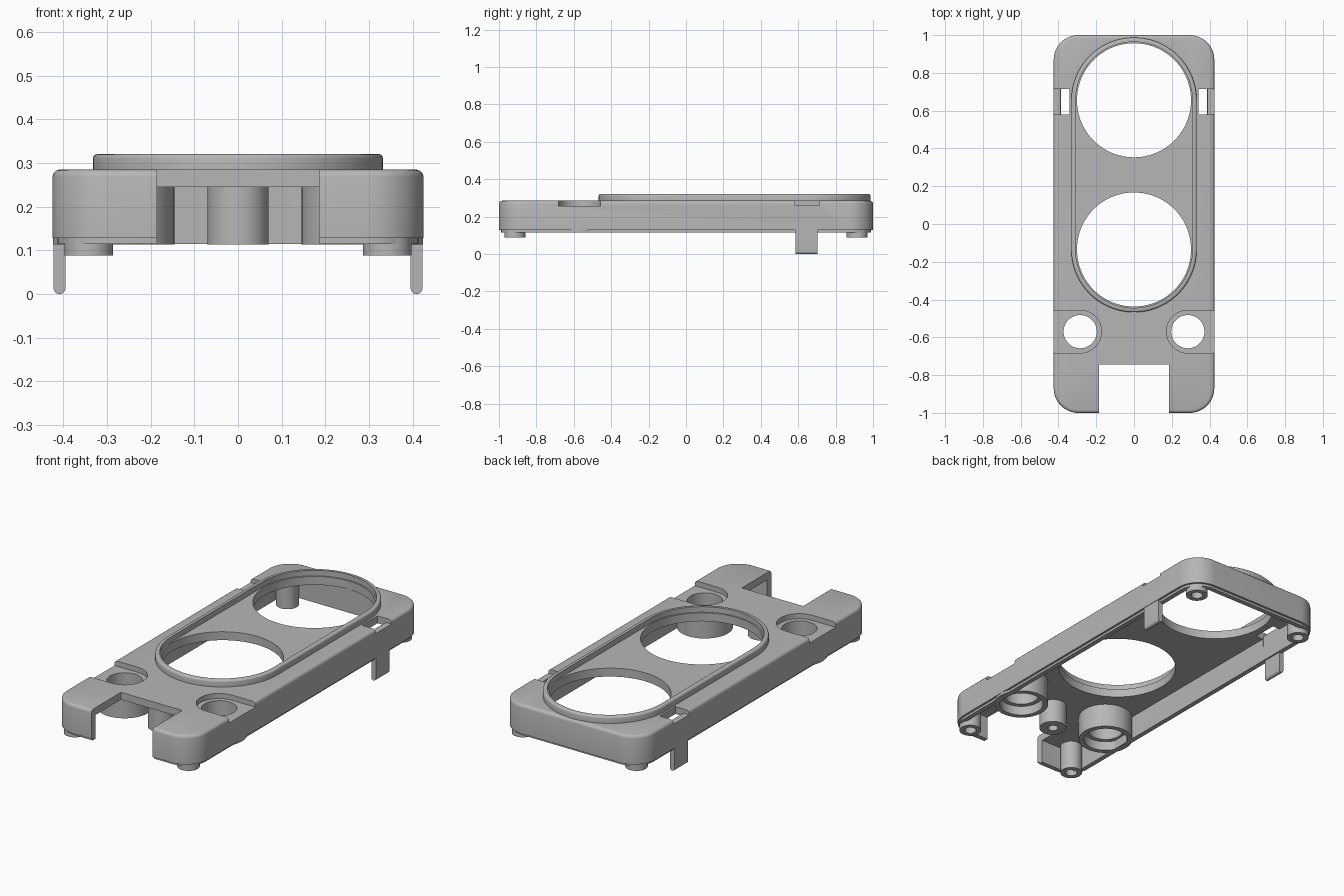
import bpy, bmesh, math

cube = bpy.data.objects.get("Cube")
if cube:
    bpy.data.objects.remove(cube, do_unlink=True)

grey = bpy.data.materials.new("grey_plastic")
grey.use_nodes = True
COLOUR = (0.47, 0.47, 0.47, 1)
grey.diffuse_color = COLOUR
grey.node_tree.nodes["Principled BSDF"].inputs["Base Color"].default_value = COLOUR


def rounded(hx, hy, r, cx=0, cy=0, steps=16):
    """Outline of a rounded rectangle."""
    pts = []
    for quarter, (sx, sy) in enumerate([(1, 1), (-1, 1), (-1, -1), (1, -1)]):
        for i in range(steps + 1):
            a = math.pi / 2 * (quarter + i / steps)
            pts.append((cx + sx * (hx - r) + r * math.cos(a),
                        cy + sy * (hy - r) + r * math.sin(a)))
    return pts


def circle(r, cx=0, cy=0, n=64):
    return [(cx + r * math.cos(math.tau * i / n), cy + r * math.sin(math.tau * i / n))
            for i in range(n)]


def rect(x0, x1, y0, y1):
    return [(x0, y0), (x1, y0), (x1, y1), (x0, y1)]


def prism(name, pts, low, high, bevel=0, along_y=False):
    """Extrude an outline; bevel rounds the upper rim."""
    def place(p, h):
        return (p[0], h, p[1]) if along_y else (p[0], p[1], h)
    bm = bmesh.new()
    base = [bm.verts.new(place(p, low)) for p in pts]
    roof = [bm.verts.new(place(p, high)) for p in pts]
    bm.faces.new(base)
    cap = bm.faces.new(roof)
    for i in range(len(pts)):
        j = (i + 1) % len(pts)
        bm.faces.new((base[i], base[j], roof[j], roof[i]))
    bmesh.ops.remove_doubles(bm, verts=bm.verts, dist=1e-5)
    bmesh.ops.recalc_face_normals(bm, faces=bm.faces)
    if bevel:
        bmesh.ops.bevel(bm, geom=list(cap.edges), offset=bevel, segments=3,
                        profile=0.5, affect='EDGES')
    mesh = bpy.data.meshes.new(name)
    bm.to_mesh(mesh)
    bm.free()
    mesh.materials.append(grey)
    ob = bpy.data.objects.new(name, mesh)
    bpy.context.collection.objects.link(ob)
    return ob


def combine(target, tool, operation):
    """Apply a boolean and discard the tool."""
    tool.hide_render = True
    mod = target.modifiers.new("bool", 'BOOLEAN')
    mod.operation, mod.object, mod.solver = operation, tool, 'EXACT'
    bpy.context.view_layer.objects.active = target
    bpy.ops.object.modifier_apply(modifier=mod.name)
    bpy.data.objects.remove(tool, do_unlink=True)


def cut(target, pts, low, high):
    combine(target, prism("cutter", pts, low, high), 'DIFFERENCE')


PLATE, TOP, LIP = 0.245, 0.285, 0.115
SOCKET_X, SOCKET_Y = 0.285, -0.57
parts = []

# Housing shell with bottom lip and raised oval rim
housing = prism("housing", rounded(0.425, 1, 0.13), 0.128, TOP, bevel=0.016)
combine(housing, prism("lip", rounded(0.413, 0.988, 0.118), LIP, 0.2), 'UNION')
combine(housing, prism("rim", rounded(0.332, 0.727, 0.332, 0, 0.26, 24), 0.26, 0.321, bevel=0.01), 'UNION')
cut(housing, rounded(0.387, 0.962, 0.092), 0, PLATE)
cut(housing, rounded(0.309, 0.704, 0.309, 0, 0.26, 24), 0.291, 0.5)

# Two large round openings
for y in (0.655, -0.135):
    cut(housing, circle(0.302, 0, y, 96), 0.2, 0.5)

# Front notch
cut(housing, rect(-0.185, 0.185, -1.1, -0.745), 0, 0.5)

for side, word in ((1, "left"), (-1, "right")):
    def span(x0, x1, y0, y1):
        return rect(min(side * x0, side * x1), max(side * x0, side * x1), y0, y1)

    sx = side * SOCKET_X
    # Recess and hole on the top plate
    cut(housing, circle(0.113, sx, SOCKET_Y), 0.257, 0.5)
    cut(housing, span(SOCKET_X, 0.5, SOCKET_Y - 0.113, SOCKET_Y + 0.113), 0.257, 0.5)
    cut(housing, circle(0.088, sx, SOCKET_Y), 0.2, 0.5)

    # Clip slot and lowered edge beside it
    cut(housing, span(0.342, 0.39, 0.58, 0.715), 0.2, 0.5)
    cut(housing, span(0.38, 0.5, 0.58, 0.715), 0.262, 0.5)

    # Stepped socket under the hole
    socket = prism(word + "_socket", circle(0.139, sx, SOCKET_Y), LIP - 0.001, 0.25)
    cut(socket, circle(0.088, sx, SOCKET_Y), 0, 0.5)
    cut(socket, circle(0.112, sx, SOCKET_Y), 0, 0.165)
    parts.append(socket)

    # Corner posts ending in feet
    for end, where in ((1, "back"), (-1, "front")):
        px, py = side * 0.342, end * 0.915
        post = prism(f"{where}_{word}_foot_post", circle(0.056, px, py, 40), 0.088, 0.25)
        cut(post, circle(0.03, px, py, 32), 0, 0.23)
        parts.append(post)

    # Snap leg with rounded tip
    parts.append(prism(word + "_snap_leg", rounded(0.0135, 0.1, 0.0135, side * 0.409, 0.1, 6),
                       0.585, 0.702, along_y=True))

# Central screw boss behind the notch
boss = prism("centre_boss", circle(0.07, 0, -0.655, 48), LIP - 0.001, 0.25)
cut(boss, circle(0.026, 0, -0.655, 32), 0, 0.23)
parts.append(boss)

# Smooth curved surfaces and keep sharp edges
bpy.ops.object.select_all(action='DESELECT')
for ob in [housing] + parts:
    ob.select_set(True)
bpy.context.view_layer.objects.active = housing
bpy.ops.object.shade_smooth_by_angle(angle=math.radians(32))
